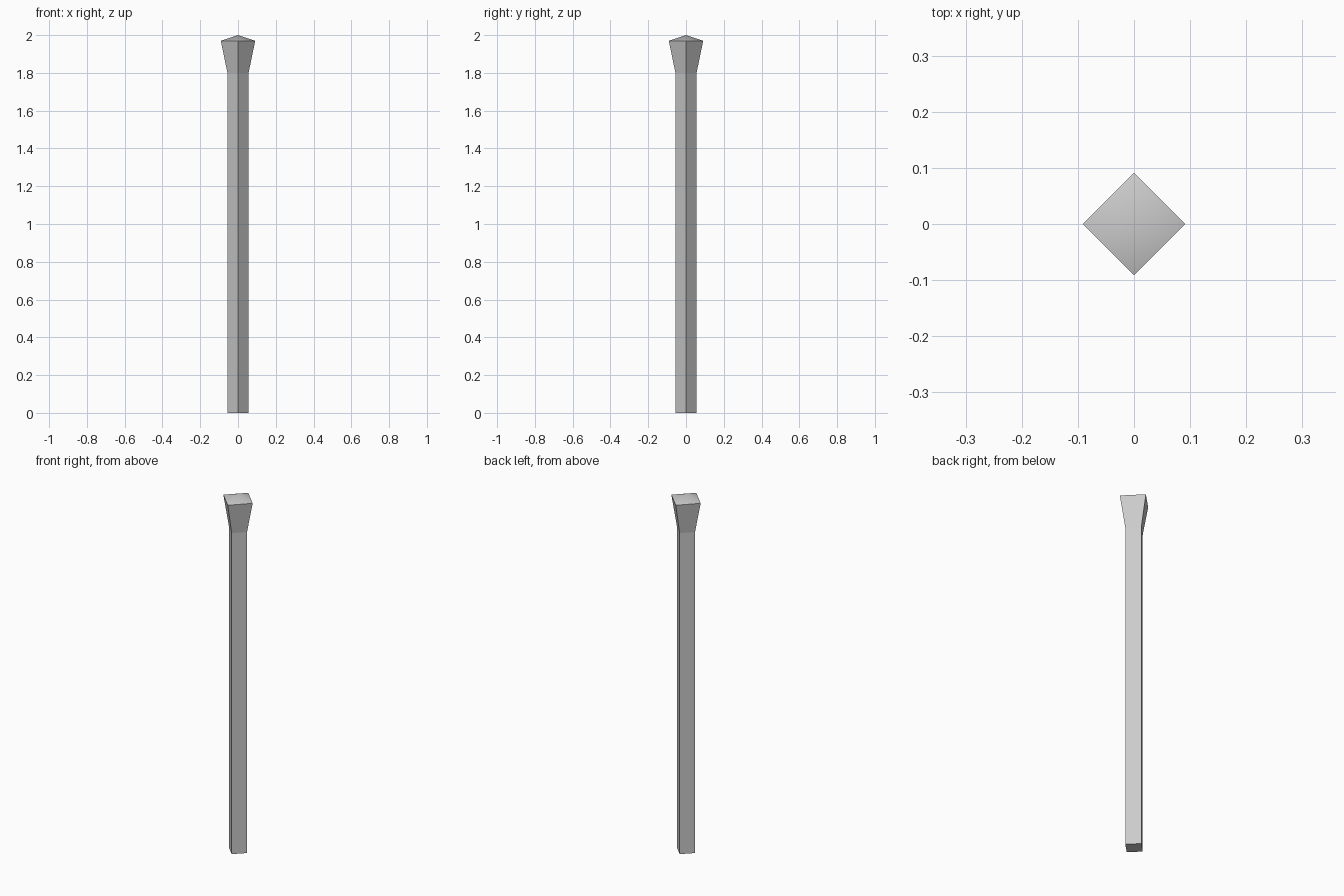
import bpy, bmesh, math

if "Cube" in bpy.data.objects:
    bpy.data.objects.remove(bpy.data.objects["Cube"])

# Post: square section set corner-on, flaring head and low pyramid cap
profile = [(0.056, 0.0), (0.056, 1.80), (0.091, 1.97)]
apex_z = 2.0
SIDES = 4

bm = bmesh.new()
rings = []
for r, z in profile:
    rings.append([bm.verts.new((r * math.cos(i * math.tau / SIDES),
                                r * math.sin(i * math.tau / SIDES), z))
                  for i in range(SIDES)])

# Shaft and flared head sides
for low, high in zip(rings, rings[1:]):
    for i in range(SIDES):
        j = (i + 1) % SIDES
        bm.faces.new((low[i], low[j], high[j], high[i]))

# Closed base
bm.faces.new(rings[0][::-1])

# Softly shaded cap
apex = bm.verts.new((0, 0, apex_z))
for i in range(SIDES):
    cap = bm.faces.new((rings[-1][i], rings[-1][(i + 1) % SIDES], apex))
    cap.smooth = True

mesh = bpy.data.meshes.new("post")
bm.to_mesh(mesh)
bm.free()
post = bpy.data.objects.new("post", mesh)
bpy.context.collection.objects.link(post)
